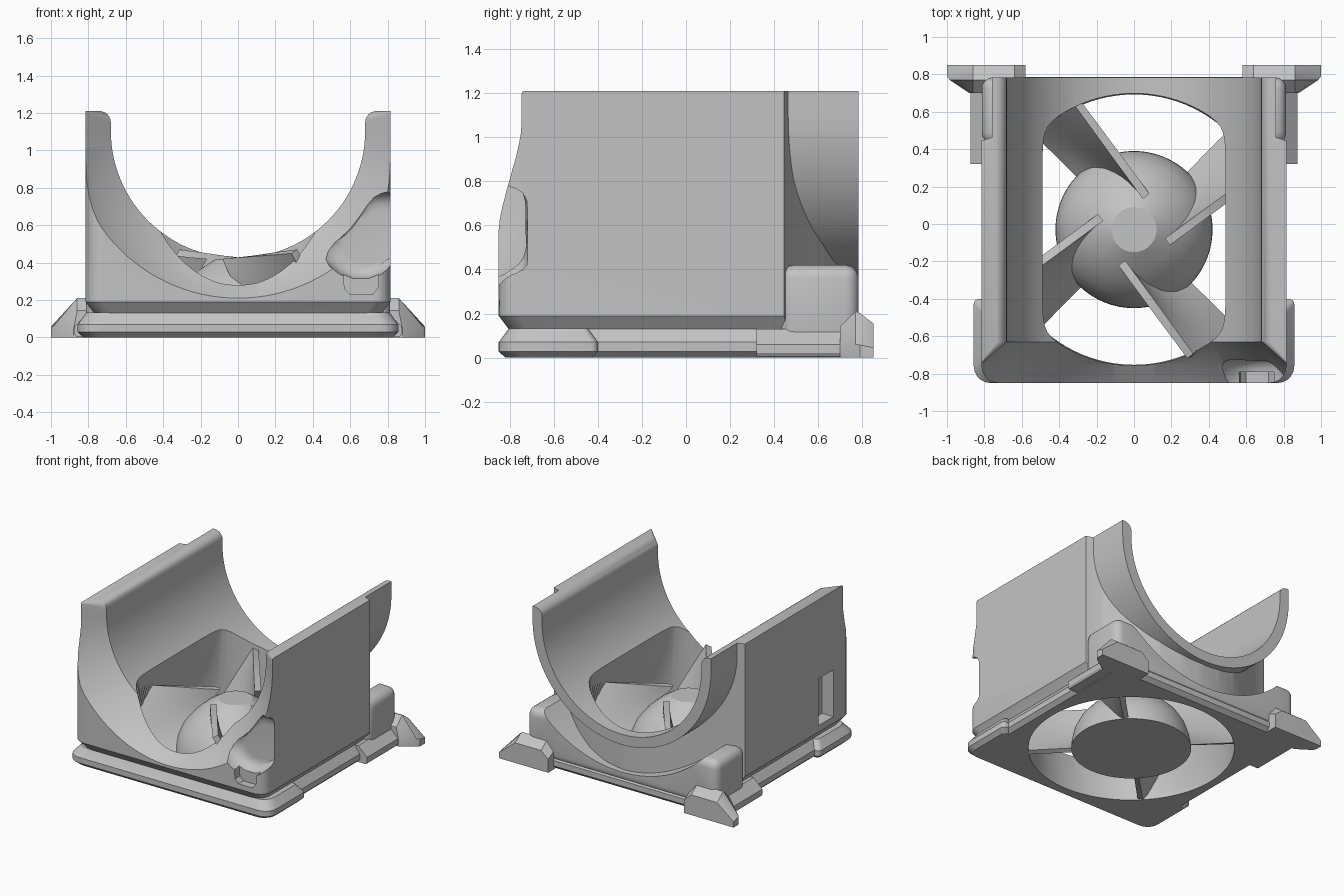
import bpy, bmesh
from math import sin, cos, pi, radians

cube = bpy.data.objects.get("Cube")
if cube:
    bpy.data.objects.remove(cube, do_unlink=True)

grey = bpy.data.materials.new("plain_grey")
grey.use_nodes = True
COLOUR = (0.55, 0.55, 0.55, 1)
grey.diffuse_color = COLOUR
grey.node_tree.nodes["Principled BSDF"].inputs["Base Color"].default_value = COLOUR

AXIS_Z = 1.105   # height of the cradle axis
BORE = 0.68
TOP = 1.21
FAN_Y = -0.03    # centre of the fan opening


def finish(name, bm):
    bmesh.ops.recalc_face_normals(bm, faces=bm.faces)
    mesh = bpy.data.meshes.new(name)
    bm.to_mesh(mesh)
    bm.free()
    mesh.materials.append(grey)
    obj = bpy.data.objects.new(name, mesh)
    bpy.context.collection.objects.link(obj)
    return obj


def loft(name, rings):
    """Skin a list of closed rings that have equal point counts, and cap the ends."""
    bm = bmesh.new()
    rows = [[bm.verts.new(p) for p in ring] for ring in rings]
    n = len(rows[0])
    for a, b in zip(rows, rows[1:]):
        for i in range(n):
            j = (i + 1) % n
            bm.faces.new((a[i], a[j], b[j], b[i]))
    bm.faces.new(rows[0][::-1])
    bm.faces.new(rows[-1])
    return finish(name, bm)


def box(name, x, y, z):
    ring = lambda h: [(x[0], y[0], h), (x[1], y[0], h), (x[1], y[1], h), (x[0], y[1], h)]
    return loft(name, [ring(z[0]), ring(z[1])])


def apply_all(obj):
    bpy.context.view_layer.objects.active = obj
    for m in list(obj.modifiers):
        bpy.ops.object.modifier_apply(modifier=m.name)


def combine(obj, other, operation):
    m = obj.modifiers.new("combine", 'BOOLEAN')
    m.operation, m.solver, m.object = operation, 'EXACT', other
    apply_all(obj)
    bpy.data.objects.remove(other, do_unlink=True)


def bevel(obj, width, segments=4):
    m = obj.modifiers.new("bevel", 'BEVEL')
    m.width, m.segments, m.limit_method = width, segments, 'ANGLE'
    apply_all(obj)


def circle(r, z, n=96):
    return [(r * cos(2 * pi * i / n), FAN_Y + r * sin(2 * pi * i / n), z) for i in range(n)]


def u_ring(r, y, top=1.4, lip=0.0):
    """U-shaped section around the cradle axis, open upward, with a rounded lip."""
    right = [(r * sin(a), AXIS_Z - r * cos(a)) for a in [pi / 2 * i / 28 for i in range(1, 29)]]
    if lip:
        for i in range(7):
            a = pi / 2 * i / 6
            right.append((r + lip * (1 - cos(a)), TOP - lip + lip * sin(a)))
        right[-1] = (r + lip, TOP + 0.001)
    right.append((r + lip, top))
    left = [(-x, z) for x, z in reversed(right)]
    return [(x, y, z) for x, z in left + [(0, AXIS_Z - r)] + right]


def outline_ring(z, inset=0.0, x=0.815, y1=0.785):
    """Rounded rectangle outline of the body and base."""
    x, y0, y1 = x - inset, -0.85 + inset, y1 - inset
    pts = []
    for cx, cy, start, r in ((x, y1, 0, 0.03), (-x, y1, 90, 0.03), (-x, y0, 180, 0.09), (x, y0, 270, 0.09)):
        sx, sy = (1 if cx > 0 else -1), (1 if cy > 0 else -1)
        for i in range(6):
            a = radians(start + 18 * i)
            pts.append((cx - sx * r + r * cos(a), cy - sy * r + r * sin(a), z))
    return pts


# Housing block, its upper back swept in to a vertical curved wall
housing = loft("housing", [outline_ring(0.13, 0.045), outline_ring(0.19), outline_ring(TOP)])
HALF_WALL = [(0.17, 0.727), (0.335, 0.685), (0.48, 0.62), (0.62, 0.535), (0.70, 0.488),
             (0.76, 0.464), (0.80, 0.45), (0.9, 0.42), (0.9, 1)]
wall = [(-x, y) for x, y in reversed(HALF_WALL)] + [(0, 0.742)] + HALF_WALL
combine(housing, loft("back_cut", [[(x, y, z) for x, y in wall] for z in (0.12, 1.4)]), 'DIFFERENCE')

# Low back corners, cut by a round groove
corners = box("corner_block", (-0.814, 0.814), (0.43, 0.784), (0.05, 0.42))
bevel(corners, 0.06)
combine(corners, loft("groove", [u_ring(0.97, 0.3), u_ring(0.97, 1)]), 'DIFFERENCE')
combine(housing, corners, 'UNION')

# Collar around the cradle
combine(housing, loft("collar", [u_ring(0.76, 0.38, TOP), u_ring(0.76, 0.782, TOP)]), 'UNION')

# Base plate with chamfered rim, wider at the front
for name, x, y1 in (("plate", 0.815, 0.785), ("front_plate", 0.857, -0.46)):
    rim = ((0, 0.03), (0.028, 0), (0.07, 0), (0.132, 0.045))
    combine(housing, loft(name, [outline_ring(z, inset, x, y1) for z, inset in rim]), 'UNION')

# Cradle bore with a flared mouth at the front
MOUTH = ((1.0, -1, 0.004), (0.895, -0.85, 0.004), (0.82, -0.75, 0.01), (BORE, -0.63, 0.06), (BORE, 1, 0.06))
combine(housing, loft("bore", [u_ring(r, y, lip=lip) for r, y, lip in MOUTH]), 'DIFFERENCE')

# Duct: round below, narrowed to straight sides with soft corners above
narrow = lambda ring: [(x / (1 + abs(x / 0.49) ** 14) ** (1 / 14), y, z) for x, y, z in ring]
duct = loft("duct", [circle(0.72, -0.05), circle(0.725, 0.04),
                     narrow(circle(0.73, 0.62)), narrow(circle(0.73, 0.8))])
combine(housing, duct, 'DIFFERENCE')

# Rounded recess at the front left corner, with a small notch below it
RECESS = [(0.44, 0.46), (0.45, 0.42), (0.49, 0.38), (0.54, 0.34), (0.61, 0.31), (0.70, 0.31), (0.77, 0.34),
          (0.82, 0.38), (0.9, 0.40), (0.9, 0.76), (0.80, 0.78), (0.73, 0.78), (0.68, 0.75),
          (0.63, 0.68), (0.57, 0.60), (0.49, 0.53), (0.45, 0.50)]
shrink = lambda k, y: [(0.74 + (x - 0.74) * k, y, 0.53 + (z - 0.53) * k) for x, z in RECESS]
depths = ((1.0, -0.95), (1.0, -0.82), (0.96, -0.77), (0.88, -0.74), (0.75, -0.722), (0.6, -0.72))
combine(housing, loft("recess", [shrink(k, y) for k, y in depths]), 'DIFFERENCE')
notch = [(0.56, 0.36), (0.57, 0.26), (0.60, 0.23), (0.72, 0.23), (0.75, 0.27), (0.75, 0.36)]
combine(housing, loft("notch", [[(x, y, z) for x, z in notch] for y in (-0.95, -0.79)]), 'DIFFERENCE')

# Slot in the right wall
combine(housing, box("slot", (-0.9, -0.72), (-0.63, -0.45), (0.24, 0.60)), 'DIFFERENCE')

# Back rails and peaked back feet, on both sides
RAIL = [(0.74, 0.005), (0.865, 0.005), (0.875, 0.02), (0.875, 0.06), (0.80, 0.13), (0.74, 0.13)]
FOOT = [(0.58, 0), (0.58, 0.14), (0.64, 0.21), (0.86, 0.21), (1.0, 0.06), (1.0, 0)]
for side, s in (("left", 1), ("right", -1)):
    loft(f"back_rail_{side}", [[(s * x, y, z) for x, z in RAIL] for y in (0.32, 0.72)])
    loft(f"foot_{side}", [[(s * min(x, reach), y, z * h) for x, z in FOOT]
                          for y, reach, h in ((0.70, 0.88, 0.68), (0.77, 0.985, 1.0),
                                              (0.79, 1.0, 0.96), (0.85, 1.0, 0.74))])

# Domed hub of the fan guard
DOME = [(0.42, 0), (0.418, 0.05), (0.40, 0.13), (0.36, 0.21), (0.29, 0.29), (0.21, 0.36), (0.12, 0.418)]
loft("hub", [circle(r, z) for r, z in DOME])

# Four twisted vanes from the hub to the duct wall
STEPS = 10
for k in range(4):
    bm = bmesh.new()
    rows = []
    for i in range(STEPS + 1):
        t = i / STEPS
        a_in = radians(135 - 65 * t + 90 * k)
        a_out = radians(135 - 21 * t + 90 * k)
        r_in = 0.38 - 0.19 * t
        p, q = ((r * cos(a), FAN_Y + r * sin(a), h * t)
                for r, a, h in ((r_in, a_in, 0.42), (0.74, a_out, 0.46)))
        rows.append([bm.verts.new([u + (v - u) * j / 6 for u, v in zip(p, q)]) for j in range(7)])
    for a, b in zip(rows, rows[1:]):
        for j in range(6):
            bm.faces.new((a[j], a[j + 1], b[j + 1], b[j]))
    vane = finish(f"vane_{k + 1}", bm)
    m = vane.modifiers.new("thickness", 'SOLIDIFY')
    m.thickness, m.offset = 0.045, 0
    apply_all(vane)
    for v in vane.data.vertices:
        v.co.z = max(v.co.z, 0.0)

# Smooth curved faces, keep edges sharp
for obj in bpy.context.scene.objects:
    obj.select_set(obj.type == 'MESH')
bpy.context.view_layer.objects.active = housing
bpy.ops.object.shade_smooth_by_angle(angle=radians(30))
